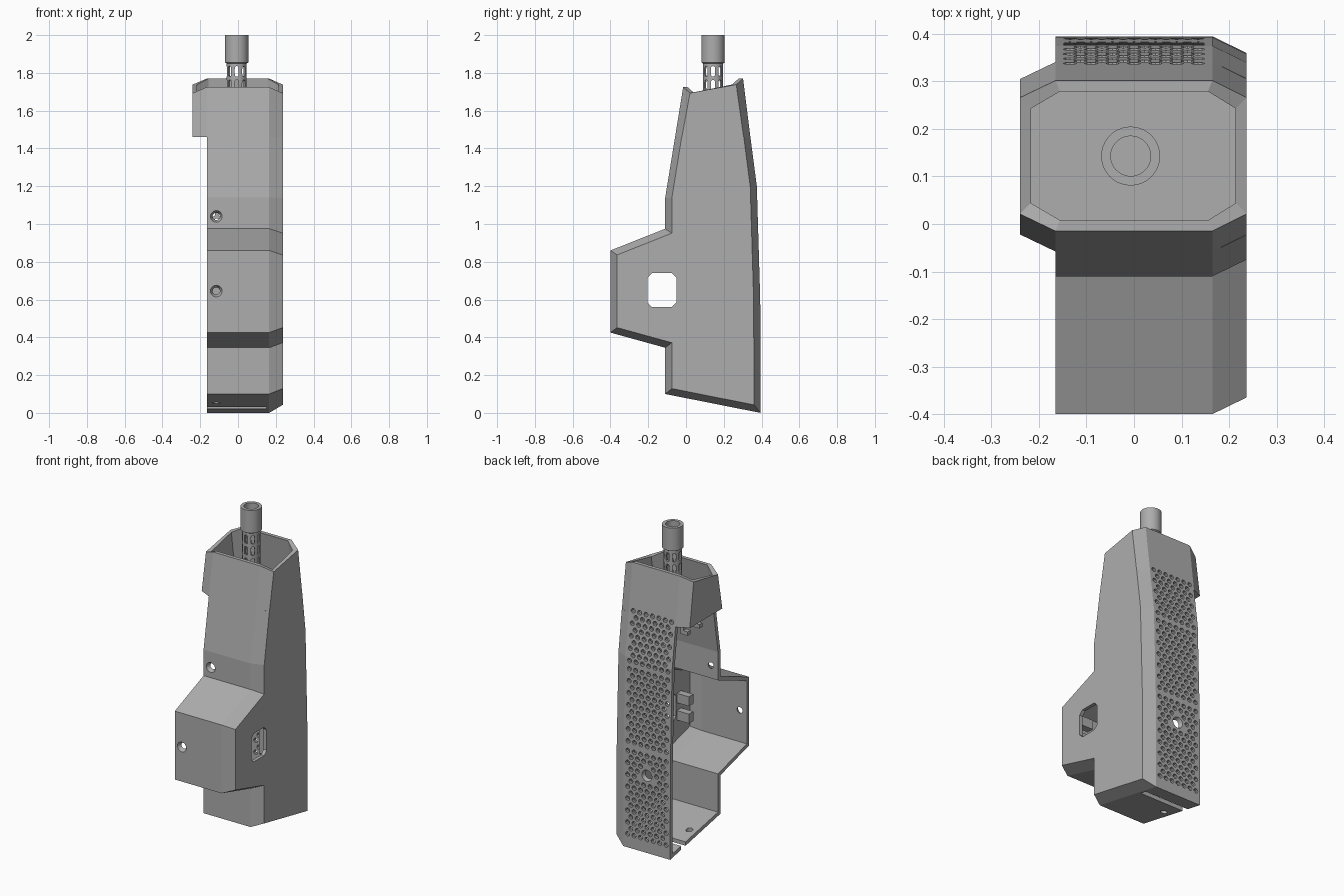
import bpy, bmesh, math
from mathutils import Matrix, Vector

if "Cube" in bpy.data.objects:
    bpy.data.objects.remove(bpy.data.objects["Cube"])

grey = bpy.data.materials.new("plain_grey")
grey.use_nodes = True
grey.diffuse_color = (0.42, 0.42, 0.42, 1)
grey.node_tree.nodes["Principled BSDF"].inputs["Base Color"].default_value = (0.42, 0.42, 0.42, 1)


def finish(bm, name):
    bmesh.ops.recalc_face_normals(bm, faces=bm.faces)
    me = bpy.data.meshes.new(name)
    bm.to_mesh(me)
    bm.free()
    me.materials.append(grey)
    ob = bpy.data.objects.new(name, me)
    bpy.context.collection.objects.link(ob)
    return ob


def loft(name, rings, closed=False):
    """Skin a row of equal rings; cap the ends or join last ring to first."""
    bm = bmesh.new()
    vs = [[bm.verts.new(p) for p in r] for r in rings]
    n = len(rings[0])
    pairs = list(zip(vs, vs[1:])) + ([(vs[-1], vs[0])] if closed else [])
    for a, b in pairs:
        for i in range(n):
            j = (i + 1) % n
            bm.faces.new((a[i], a[j], b[j], b[i]))
    if not closed:
        bm.faces.new(vs[0])
        bm.faces.new(vs[-1])
    return finish(bm, name)


def box(name, lo, hi):
    (a, b, c), (d, e, f) = lo, hi
    return loft(name, [[(a, b, z), (d, b, z), (d, e, z), (a, e, z)] for z in (c, f)])


def cone(bm, start, end, r1, r2, sides=12):
    s, e = Vector(start), Vector(end)
    rot = (e - s).to_track_quat("Z", "Y").to_matrix().to_4x4()
    bmesh.ops.create_cone(bm, cap_ends=True, segments=sides, radius1=r1, radius2=r2,
                          depth=(e - s).length, matrix=Matrix.Translation((s + e) / 2) @ rot)


def cut(ob, cutters):
    for c in cutters:
        m = ob.modifiers.new("cut", "BOOLEAN")
        m.operation, m.solver, m.object = "DIFFERENCE", "EXACT", c
    bpy.context.view_layer.update()
    deps = bpy.context.evaluated_depsgraph_get()
    me = bpy.data.meshes.new_from_object(ob.evaluated_get(deps))
    ob.modifiers.clear()
    ob.data = me


# Side profile of the case (y, z), from front top, down, and up the back
SPLIT = 1.46
profile = [(-.058, SPLIT), (-.11, 1.14), (-.11, .975), (-.40, .86), (-.40, .425), (-.11, .345),
           (-.11, .10), (.395, 0), (.393, .6), (.375, 1.2), (.341, SPLIT)]


def inset(d):
    pts = [Vector(p) for p in profile]
    out = [(pts[0].x + d, SPLIT)]
    for a, b, c in zip(pts, pts[1:], pts[2:]):
        u, v = (b - a).normalized(), (c - b).normalized()
        n1, n2 = Vector((-u.y, u.x)), Vector((-v.y, v.x))
        out.append(tuple(b + (n1 + n2) * d / (1 + n1.dot(n2))))
    return out + [(pts[-1].x - d, SPLIT)]


def at_x(x, pts):
    return [(x, y, z) for y, z in pts]


def raised(pts):
    return [(pts[0][0], 1.6)] + pts + [(pts[-1][0], 1.6)]


# Case half, open on one side, with chamfered closed side
case = loft("case_shell", [at_x(-.165, profile), at_x(.165, profile), at_x(.237, inset(.035))])
wall = .024
hollow = loft("hollow_cutter", [at_x(-.4, raised(inset(wall))), at_x(.155, raised(inset(wall))),
                                at_x(.215, raised(inset(.035 + wall * .8)))])

# Window in the closed side
wy, wz, k = (-.205, -.05), (.56, .74), .025
corners = [(wy[0] + k, wz[0]), (wy[1] - k, wz[0]), (wy[1], wz[0] + k), (wy[1], wz[1] - k),
           (wy[1] - k, wz[1]), (wy[0] + k, wz[1]), (wy[0], wz[1] - k), (wy[0], wz[0] + k)]
window = loft("window_cutter", [at_x(.1, corners), at_x(.4, corners)])

# Screw holes and cable slot
bm = bmesh.new()
for y, z in ((-.11, 1.04), (-.40, .645)):
    cone(bm, (-.115, y - .002, z), (-.115, y + .035, z), .032, .014, 20)
cone(bm, (-.115, .13, -.1), (-.115, .13, .15), .02, .02, 20)
cone(bm, (0, .40, .49), (0, .35, .49), .038, .02, 24)
screws = finish(bm, "screw_cutter")
slot = box("slot_cutter", (-.4, .24, -.1), (.15, .285, .06))

# Staggered grille holes in the back, in three panels
bm = bmesh.new()
for bottom, rows in ((.085, 15), (.675, 13), (1.18, 9)):
    for r in range(rows):
        z = bottom + r * .0378
        odd = r % 2
        for i in range(7 - odd):
            x = (i - 3 + odd / 2) * .045
            if math.hypot(x, z - .49) > .056:
                cone(bm, (x, .29, z), (x, .46, z), .0145, .0145, 10)
grille = finish(bm, "grille_cutter")

cut(case, [hollow, window, screws, slot, grille])


# Top collar: full octagonal sleeve with a floor
def octagon(front, back, zf, zb, drop, t=0):
    c = .036
    f, b = front + t, back - t
    m, rx, lx = .165 - t * .4, .237 - t, -.24 + t
    return [(-m, f, zf), (m, f, zf), (rx, f + c, zf - drop), (rx, b - c, zb - drop),
            (m, b, zb), (-m, b, zb), (lx, b - c, zb - drop), (lx, f + c, zf - drop)]


collar = loft("top_collar", [octagon(-.058, .341, SPLIT, SPLIT, 0),
                             octagon(-.015, .302, 1.725, 1.77, .032),
                             octagon(-.015, .302, 1.725, 1.77, .032, .023),
                             octagon(-.055, .338, SPLIT + .02, SPLIT + .02, 0, .023)])
cut(collar, [grille])

# Antenna tube with vent slots
AX, AY = -.007, .143
sides = 40


def ring(r, z):
    return [(AX + r * math.cos(2 * math.pi * i / sides), AY + r * math.sin(2 * math.pi * i / sides), z)
            for i in range(sides)]


tube = loft("antenna_tube", [ring(.053, 1.47), ring(.053, 1.85), ring(.062, 1.855), ring(.062, 2),
                             ring(.042, 2), ring(.042, 1.47)], closed=True)
bm = bmesh.new()
for row in range(5):
    for i in range(8):
        a = i * math.pi / 4
        made = bmesh.ops.create_cone(bm, cap_ends=True, segments=12, radius1=.011, radius2=.011,
                                     depth=.045)["verts"]
        bmesh.ops.rotate(bm, verts=made, matrix=Matrix.Rotation(math.pi / 2, 3, "X"))
        for v in made:
            v.co.z += math.copysign(.017, v.co.z) if abs(v.co.z) > .001 else 0
            v.co.y -= .055
        bmesh.ops.rotate(bm, verts=made, matrix=Matrix.Rotation(a, 3, "Z"))
        bmesh.ops.translate(bm, verts=made, vec=(AX, AY, 1.808 - row * .073))
vents = finish(bm, "vent_cutter")
cut(tube, [vents])
tube.data.shade_smooth()
tube.data.set_sharp_from_angle(angle=math.radians(30))

for c in (hollow, window, screws, slot, grille, vents):
    bpy.data.objects.remove(c)

# Inner mounts beside the window and hooks under the collar floor
for i, z in enumerate((.555, .665)):
    box(f"window_mount_{i + 1}", (.13, -.26, z), (.22, -.215, z + .06))
box("window_mount_rail", (.17, -.03, .54), (.22, -.01, .76))
for i, y in enumerate((.02, .14)):
    box(f"collar_hook_stem_{i + 1}", (-.1, y, 1.34), (-.08, y + .03, SPLIT))
    box(f"collar_hook_lip_{i + 1}", (-.13, y, 1.33), (-.08, y + .03, 1.355))
